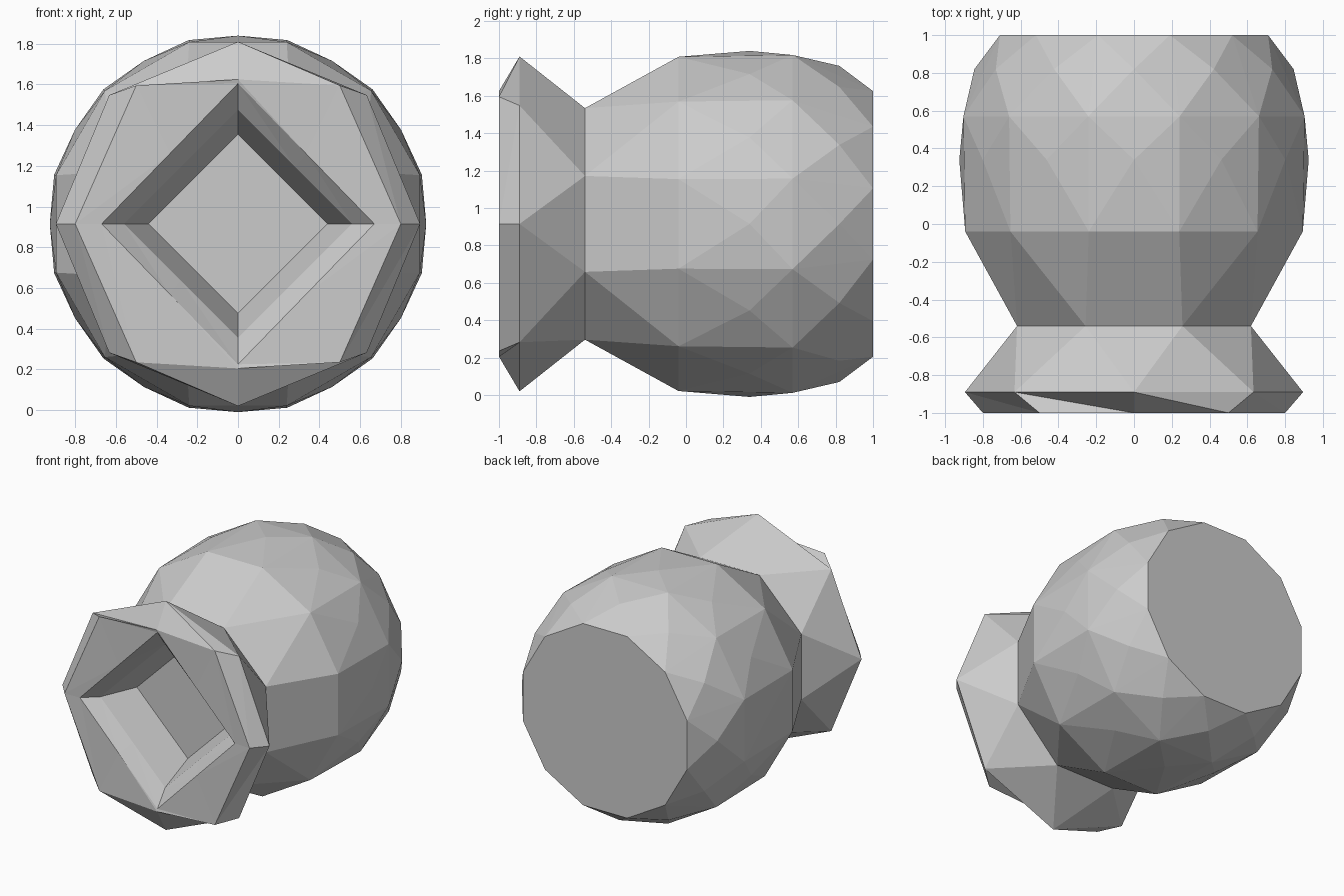
import bpy, bmesh, math

if "Cube" in bpy.data.objects:
    bpy.data.objects.remove(bpy.data.objects["Cube"])

ZC = 0.915  # height of the pot's lying axis


def ring(bm, y, r, n, offset=0.0):
    """Regular polygon of vertices around the y axis."""
    return [bm.verts.new((r * math.cos(math.radians(offset + 360 * i / n)), y,
                          ZC + r * math.sin(math.radians(offset + 360 * i / n))))
            for i in range(n)]


def eight(bm, y, side, dx, dz, top):
    """Eight-point loop: side corner, diagonal corner, top corner, mirrored."""
    pts = [(side, 0), (dx, dz), (0, top), (-dx, dz),
           (-side, 0), (-dx, -dz), (0, -top), (dx, -dz)]
    return [bm.verts.new((x, y, ZC + z)) for x, z in pts]


def band(bm, a, b):
    """Triangulated strip between two loops."""
    n = len(a)
    for i in range(n):
        j = (i + 1) % n
        bm.faces.new((a[i], a[j], b[i]))
        bm.faces.new((a[j], b[j], b[i]))


def finish(bm, name):
    bmesh.ops.recalc_face_normals(bm, faces=bm.faces)
    me = bpy.data.meshes.new(name)
    bm.to_mesh(me)
    bm.free()
    ob = bpy.data.objects.new(name, me)
    bpy.context.collection.objects.link(ob)
    return ob


# Rounded pot body: convex shell around staggered rings, flat base at the back
bm = bmesh.new()
ring(bm, -0.54, 0.67, 8, 22.5)
for y, r, n, off in [(-0.04, 0.925, 12, 15), (0.34, 0.925, 12, 0),
                     (0.57, 0.935, 12, 15), (0.82, 0.845, 12, 0),
                     (1.0, 0.735, 12, 15)]:
    ring(bm, y, r, n, off)
bmesh.ops.convex_hull(bm, input=bm.verts)
cap = [f for f in bm.faces if all(v.co.y < -0.53 for v in f.verts)]
bmesh.ops.delete(bm, geom=cap, context='FACES')
finish(bm, "pot_body")

# Flared neck, faceted lip and diamond mouth with a shallow floor
bm = bmesh.new()
loops = [ring(bm, -0.54, 0.67, 8, 22.5),
         ring(bm, -0.89, 0.895, 8),
         eight(bm, -1.0, 0.80, 0.50, 0.68, 0.71),
         eight(bm, -0.995, 0.67, 0.335, 0.345, 0.69),
         eight(bm, -0.90, 0.56, 0.28, 0.28, 0.56),
         eight(bm, -0.62, 0.44, 0.22, 0.22, 0.44)]
band(bm, loops[1], loops[0])
for a, b in zip(loops[1:], loops[2:]):
    band(bm, a, b)
bm.faces.new(loops[-1])
finish(bm, "neck_and_mouth")
